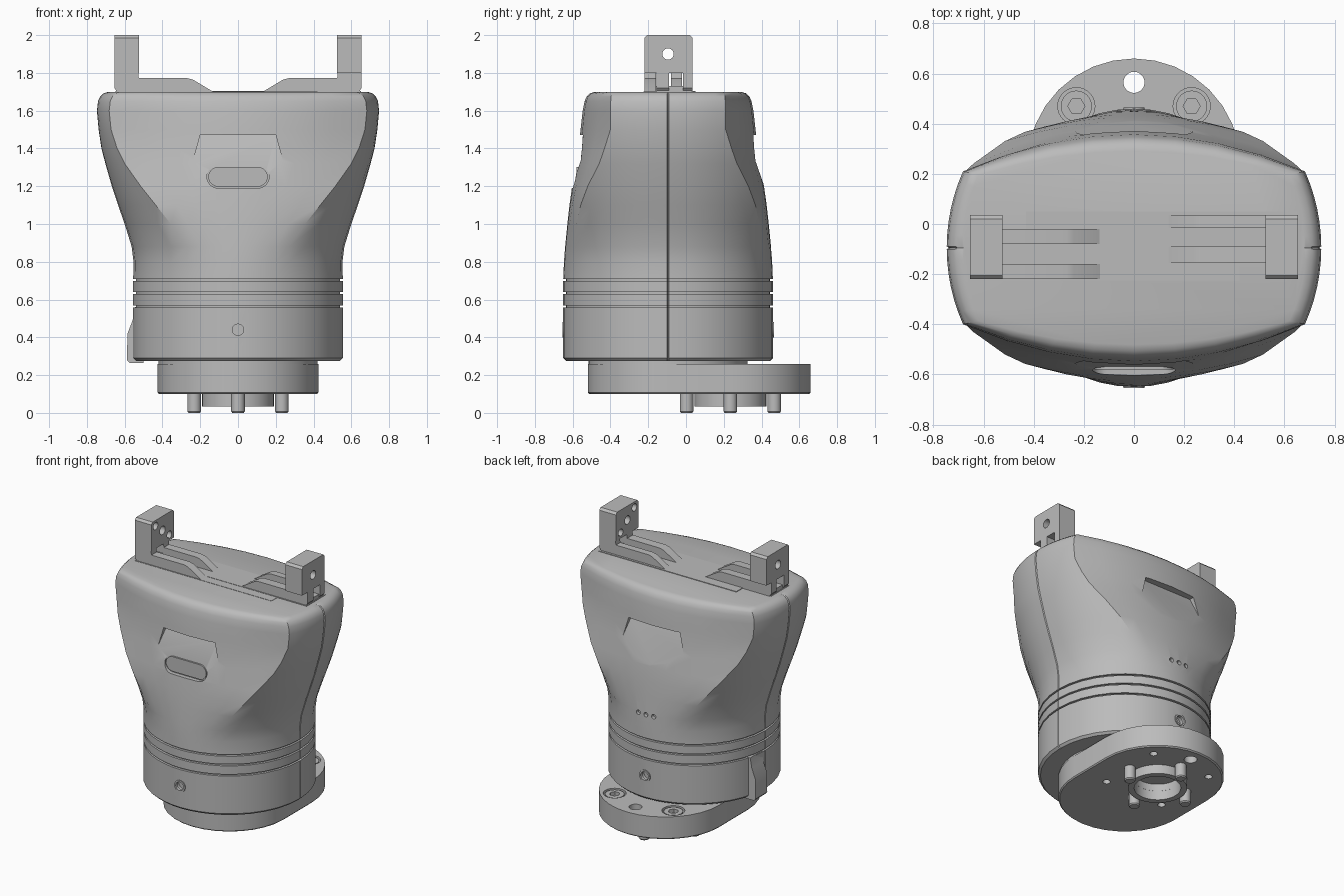
import bpy, bmesh, math

if "Cube" in bpy.data.objects:
    bpy.data.objects.remove(bpy.data.objects["Cube"], do_unlink=True)

grey = bpy.data.materials.new("machined_grey")
grey.use_nodes = True
COLOUR = (0.5, 0.5, 0.5, 1)
grey.diffuse_color = COLOUR
grey.node_tree.nodes["Principled BSDF"].inputs["Base Color"].default_value = COLOUR

AXIS_Y = -0.095   # body axis
FLANGE_Y = 0.235  # centre of the mounting circle


def loft(name, rings):
    """Skin a list of equal-length closed rings and cap both ends."""
    bm = bmesh.new()
    rows = [[bm.verts.new(p) for p in ring] for ring in rings]
    n = len(rows[0])
    for a, b in zip(rows, rows[1:]):
        for i in range(n):
            j = (i + 1) % n
            bm.faces.new((a[i], a[j], b[j], b[i]))
    bm.faces.new(rows[0])
    bm.faces.new(rows[-1])
    bmesh.ops.recalc_face_normals(bm, faces=bm.faces)
    mesh = bpy.data.meshes.new(name)
    bm.to_mesh(mesh)
    bm.free()
    obj = bpy.data.objects.new(name, mesh)
    bpy.context.collection.objects.link(obj)
    mesh.materials.append(grey)
    return obj


def box(name, x0, x1, y0, y1, z0, z1):
    return loft(name, [[(x0, y0, z), (x1, y0, z), (x1, y1, z), (x0, y1, z)]
                       for z in (z0, z1)])


def rod(name, centre, radius, length, axis="Z", sides=32):
    """Cylinder centred on a point along the named axis."""
    def point(i, h):
        t = 2 * math.pi * i / sides
        u, v = radius * math.cos(t), radius * math.sin(t)
        p = {"X": (h, u, v), "Y": (u, h, v), "Z": (u, v, h)}[axis]
        return tuple(c + d for c, d in zip(centre, p))
    return loft(name, [[point(i, h) for i in range(sides)]
                       for h in (-length / 2, length / 2)])


def cut(target, cutters):
    bpy.context.view_layer.objects.active = target
    for c in cutters:
        mod = target.modifiers.new("cut", "BOOLEAN")
        mod.operation = "DIFFERENCE"
        mod.solver = "EXACT"
        mod.object = c
        bpy.ops.object.modifier_apply(modifier=mod.name)
        bpy.data.objects.remove(c, do_unlink=True)


def stadium(half_straight, radius, steps=16):
    """Rounded slot outline, long along its first coordinate."""
    pts = []
    for side in (1, -1):
        for i in range(steps + 1):
            t = math.pi * i / steps - math.pi / 2
            pts.append((side * (half_straight + radius * math.cos(t)),
                        side * radius * math.sin(t)))
    return pts


# --- Body: round sides with bowed front and back panels -----------------
def section(z, r, xc, yf):
    a = math.acos(xc / r)
    yc = r * math.sin(a)
    angles = [-a * (1 - i / 6) for i in range(6)] + [-0.008, 0, 0.008]
    angles += [a * i / 6 for i in range(1, 7)]
    half = []
    for t in angles:
        rr = r - 0.008 if t == 0 else r      # side seam groove
        half.append((rr * math.cos(t), rr * math.sin(t)))
    for i in range(1, 8):
        s = 1 - i / 4
        half.append((xc * s, yf - (yf - yc) * s * s))
    return [(x, y + AXIS_Y, z) for x, y in half + [(-x, -y) for x, y in half]]


rows = [(0.275, 0.54, 0.27, 0.54), (0.29, 0.555, 0.27, 0.555)]
for z in (0.563, 0.635, 0.703):              # ring grooves
    for dz, d in ((-0.006, 0), (-0.005, 0.014), (0.005, 0.014), (0.006, 0)):
        rows.append((z + dz, 0.555 - d, 0.27, 0.555 - d))
rows += [(0.8, 0.553, 0.27, 0.551), (0.88, 0.563, 0.27, 0.545),
         (1.0, 0.6, 0.355, 0.533), (1.1, 0.635, 0.435, 0.522),
         (1.2, 0.668, 0.515, 0.508), (1.32, 0.702, 0.6, 0.485),
         (1.4, 0.723, 0.64, 0.474), (1.5, 0.738, 0.672, 0.463),
         (1.6, 0.747, 0.682, 0.452)]
for z, d in ((1.65, 0.006), (1.675, 0.017), (1.692, 0.036), (1.7, 0.062)):
    rows.append((z, 0.747 - d, 0.682 - d, 0.448 - d))
body = loft("body", [section(*r) for r in rows])

# Grip recesses and screw holes on both panels
cutters = []
trapezoid = [(-0.2, 1.47), (0.2, 1.47), (0.28, 1.18), (-0.28, 1.18)]
for s in (-1, 1):
    inner = [(x, AXIS_Y + s * (0.415 + (1.47 - z) * 0.35), z) for x, z in trapezoid]
    outer = [(x, AXIS_Y + s * 0.7, z) for x, z in trapezoid]
    cutters.append(loft("recess_cutter", [inner, outer]))
    cutters.append(rod("screw_cutter", (0, AXIS_Y + s * 0.56, 0.44), 0.04, 0.1, "Y"))
for x in (-0.06, 0, 0.06):                   # indicator holes on the back
    cutters.append(rod("indicator_cutter", (x, AXIS_Y + 0.55, 0.87), 0.016, 0.06, "Y", 16))
cutters.append(loft("badge_cutter", [[(x, y, z + 1.25) for x, z in stadium(0.105, 0.06)]
                                     for y in (AXIS_Y - 0.478, AXIS_Y - 0.6)]))
cut(body, cutters)
loft("badge_plate", [[(x, y, z + 1.25) for x, z in stadium(0.105, 0.052)]
                     for y in (AXIS_Y - 0.47, AXIS_Y - 0.486)])
for s, name in ((-1, "front_screw_collar"), (1, "back_screw_collar")):
    collar = rod(name, (0, AXIS_Y + s * 0.55, 0.44), 0.042, 0.02, "Y")
    cut(collar, [rod("collar_cutter", (0, AXIS_Y + s * 0.55, 0.44), 0.03, 0.1, "Y")])

# Cable port bump low on the right side
profile = [(-0.5, 0.265), (-0.575, 0.265), (-0.588, 0.28), (-0.585, 0.42),
           (-0.558, 0.49), (-0.545, 0.56), (-0.5, 0.56)]
loft("cable_port", [[(x, y, z) for x, z in profile] for y in (-0.07, 0.06)])

# --- Mounting flange -----------------------------------------------------
mid = (AXIS_Y + FLANGE_Y) / 2
half_run = (FLANGE_Y - AXIS_Y) / 2
flange = loft("mounting_flange",
              [[(v * k, mid + u * k, z) for u, v in stadium(half_run, 0.425)]
               for z, k in ((0.1, 0.985), (0.108, 1), (0.26, 1))])
holes = [rod("slot_cutter", (0, 0.565, 0.18), 0.042, 0.4)]
for x in (-0.23, 0.23):
    holes.append(rod("bore_cutter", (x, 0.47, 0.26), 0.074, 0.12))
    for y in (0.0, 0.47):
        holes.append(rod("dowel_cutter", (x, y, 0.1), 0.025, 0.08, sides=20))
holes.append(rod("centre_cutter", (0, FLANGE_Y, 0.1), 0.15, 0.1))
cut(flange, holes)
rod("base_collar", (0, AXIS_Y, 0.268), 0.42, 0.03, sides=48)

# Socket bolts in the flange bores
for x, side in ((-0.23, "right"), (0.23, "left")):
    bolt = rod(side + "_bolt", (x, 0.47, 0.225), 0.062, 0.06)
    cut(bolt, [rod("hex_cutter", (x, 0.47, 0.26), 0.034, 0.06, sides=6)])

# Centring ring and four locating pins underneath
ring = rod("centring_ring", (0, FLANGE_Y, 0.075), 0.19, 0.08, sides=48)
cut(ring, [rod("ring_cutter", (0, FLANGE_Y, 0.07), 0.15, 0.2, sides=48)])
for i, (dx, dy) in enumerate(((1, 0), (0, 1), (-1, 0), (0, -1))):
    pin_centre = (0.232 * dx, FLANGE_Y + 0.232 * dy)
    rings = [[(pin_centre[0] + r * math.cos(t * math.pi / 12),
               pin_centre[1] + r * math.sin(t * math.pi / 12), z) for t in range(24)]
             for z, r in ((0, 0.03), (0.008, 0.036), (0.12, 0.036))]
    loft(f"locating_pin_{i + 1}", rings)

# --- Jaws ----------------------------------------------------------------
box("right_slide_plate", -0.65, 0.42, -0.225, -0.02, 1.69, 1.702)
box("left_slide_plate", -0.43, 0.65, -0.16, 0.05, 1.69, 1.704)
rail = [(0.63, 1.69), (0.655, 1.72), (0.655, 1.82), (0.53, 1.82),
        (0.525, 1.772), (0.27, 1.772), (0.24, 1.765), (0.115, 1.69)]
post = [(-0.22, 1.8), (0.035, 1.8), (0.035, 1.985), (0.02, 2.0),
        (-0.205, 2.0), (-0.22, 1.985)]
jaws = (("right", -1, ((-0.08, -0.02), (-0.22, -0.16))),
        ("left", 1, ((-0.015, 0.035), (-0.155, -0.09))))
for side, s, spans in jaws:
    finger = loft(side + "_finger", [[(s * x, y, z) for y, z in post]
                                     for x in (0.525, 0.655)])
    drills = [rod("drill", (s * 0.59, y, z), r, 0.3, "X", 24)
              for y, z, r in ((-0.095, 1.9, 0.03), (-0.173, 1.96, 0.026),
                              (-0.018, 1.84, 0.026))]
    cut(finger, drills[:1])
    for d in drills[1:]:                     # blind holes on the inner face
        d.location.x = -s * 0.18
    bpy.context.view_layer.update()
    cut(finger, drills[1:])
    for i, (y0, y1) in enumerate(spans):
        loft(f"{side}_rail_{i + 1}", [[(s * x, y, z) for x, z in rail] for y in (y0, y1)])
    box(side + "_foot", *sorted((s * 0.53, s * 0.645)), spans[1][0], spans[0][1], 1.69, 1.73)

# Smooth round surfaces, keep machined edges crisp
bpy.ops.object.select_all(action="DESELECT")
for obj in bpy.context.collection.objects:
    if obj.type == "MESH" and grey.name in obj.data.materials:
        obj.select_set(True)
        bpy.context.view_layer.objects.active = obj
bpy.ops.object.shade_smooth_by_angle(angle=math.radians(28))
